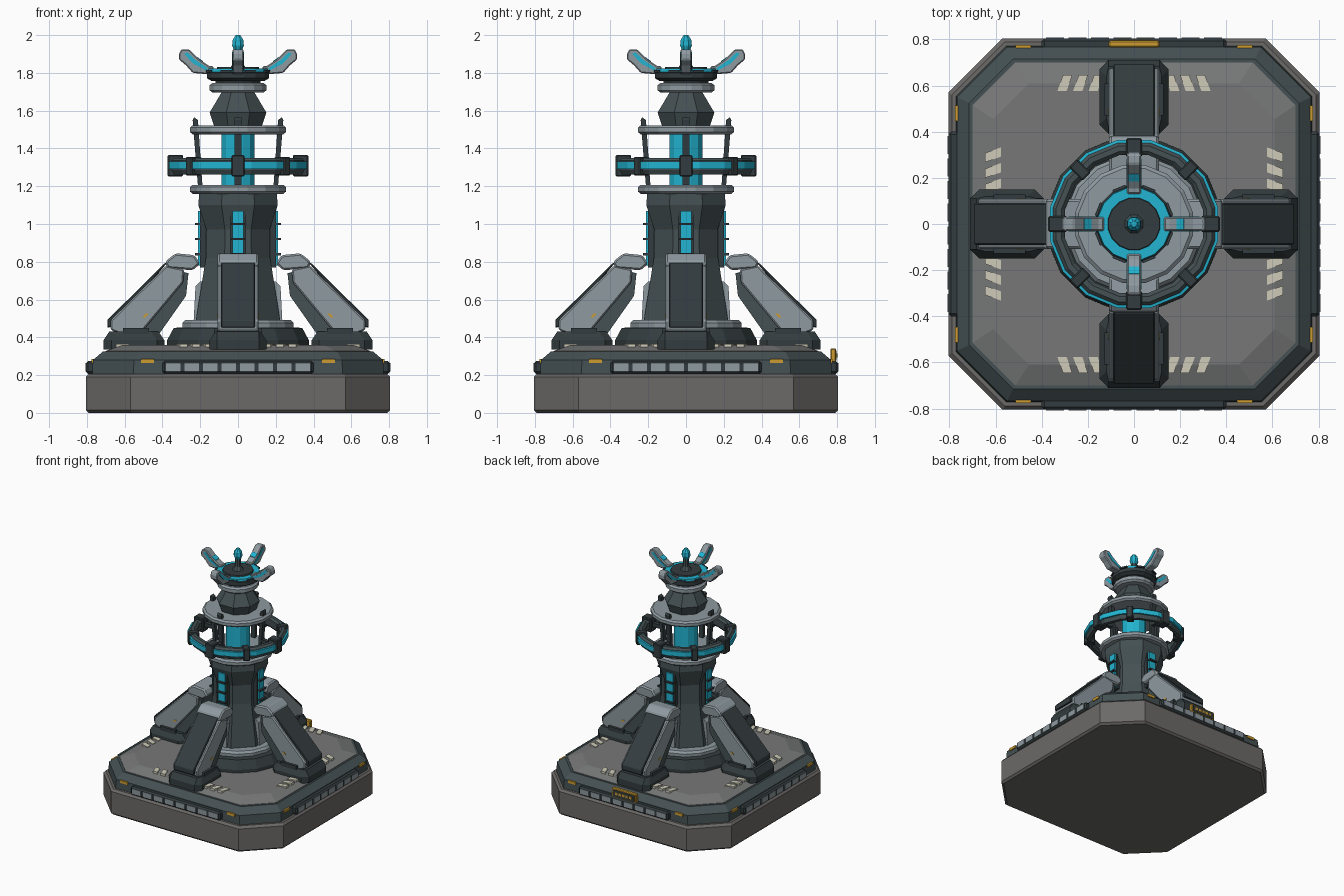
import bpy, bmesh, math
from mathutils import Matrix

cube = bpy.data.objects.get("Cube")
if cube:
    bpy.data.objects.remove(cube, do_unlink=True)


def material(name, r, g, b):
    m = bpy.data.materials.new(name)
    m.use_nodes = True
    m.diffuse_color = (r, g, b, 1)
    bsdf = next(n for n in m.node_tree.nodes if n.type == 'BSDF_PRINCIPLED')
    bsdf.inputs["Base Color"].default_value = (r, g, b, 1)
    bsdf.inputs["Roughness"].default_value = 0.7
    return m


CONCRETE = material("warm concrete", 0.15, 0.143, 0.138)
PAVING = material("pad grey", 0.18, 0.185, 0.183)
SLATE = material("slate metal", 0.058, 0.08, 0.086)
DARK = material("dark metal", 0.034, 0.046, 0.05)
STEEL = material("light steel", 0.27, 0.32, 0.35)
GLOW = material("cyan glow", 0.016, 0.46, 0.64)
AMBER = material("amber", 0.6, 0.33, 0.03)
CREAM = material("cream paint", 0.62, 0.6, 0.48)


def loft(name, loops, mat, closed=False, angle=0, bevel=0):
    """Skin equal-length loops; cap the ends or join them into a torus."""
    bm = bmesh.new()
    rows = [[bm.verts.new(p) for p in loop] for loop in loops]
    n = len(rows[0])
    pairs = list(zip(rows, rows[1:])) + ([(rows[-1], rows[0])] if closed else [])
    for a, b in pairs:
        for i in range(n):
            j = (i + 1) % n
            bm.faces.new((a[i], a[j], b[j], b[i]))
    if not closed:
        bm.faces.new(rows[0])
        bm.faces.new(rows[-1])
    bmesh.ops.recalc_face_normals(bm, faces=bm.faces)
    bm.transform(Matrix.Rotation(math.radians(angle), 4, 'Z'))
    mesh = bpy.data.meshes.new(name)
    bm.to_mesh(mesh)
    bm.free()
    mesh.materials.append(mat)
    ob = bpy.data.objects.new(name, mesh)
    bpy.context.collection.objects.link(ob)
    if bevel:
        mod = ob.modifiers.new("bevel", 'BEVEL')
        mod.width = bevel
        mod.segments = 1
    return ob


def lathe(name, profile, sides, mat, closed=False):
    """Polygonal turned part with a flat side to the front; radii are to the flats."""
    loops = []
    for r, z in profile:
        k = r / math.cos(math.pi / sides)
        turn = [math.tau * (i + 0.5) / sides for i in range(sides)]
        loops.append([(k * math.cos(t), k * math.sin(t), z) for t in turn])
    return loft(name, loops, mat, closed)


def slab(name, levels, mat):
    """Square with cut corners, stacked from (half size, cut start, height)."""
    loops = []
    for h, c, z in levels:
        quarter = [(h, -c), (h, c)]
        pts = []
        for _ in range(4):
            pts += quarter
            quarter = [(-y, x) for x, y in quarter]
        loops.append([(x, y, z) for x, y in pts])
    return loft(name, loops, mat)


def prism(name, profile, half, mat, angle=0, y=0, bevel=0):
    """Side profile of (distance out, height), given a width."""
    loops = [[(r, y + s * half, z) for r, z in profile] for s in (-1, 1)]
    return loft(name, loops, mat, angle=angle, bevel=bevel)


def box(name, r0, r1, half, z0, z1, mat, angle=0, y=0, bevel=0):
    return prism(name, [(r0, z0), (r1, z0), (r1, z1), (r0, z1)], half, mat, angle, y, bevel)


# Base
slab("base_slab", [(0.79, 0.56, 0), (0.805, 0.57, 0.015), (0.805, 0.57, 0.19),
                   (0.79, 0.56, 0.207)], CONCRETE)
slab("base_rim", [(0.772, 0.555, 0.2), (0.768, 0.55, 0.28), (0.715, 0.525, 0.325)], SLATE)
slab("landing_pad", [(0.705, 0.52, 0.3), (0.7, 0.515, 0.328), (0.61, 0.455, 0.36)], PAVING)

# Central tower
lathe("tower_foot", [(0.375, 0.35), (0.375, 0.385), (0.34, 0.45), (0.3, 0.452)], 16, DARK)
lathe("foot_trim", [(0.295, 0.44), (0.295, 0.475), (0.28, 0.492)], 16, STEEL)
lathe("tower_column", [(0.225, 0.48), (0.17, 0.82), (0.168, 0.97), (0.21, 1.1), (0.205, 1.17)], 8, SLATE)
for label, z in (("lower", 1.16), ("upper", 1.475)):
    lathe(label + "_collar", [(0.24, z), (0.255, z + 0.012), (0.255, z + 0.035), (0.24, z + 0.047)], 16, STEEL)
lathe("energy_core", [(0.088, 1.2), (0.088, 1.48)], 12, GLOW)
lathe("upper_cone", [(0.125, 1.515), (0.15, 1.59), (0.085, 1.7)], 8, SLATE)
lathe("neck_disc", [(0.135, 1.695), (0.15, 1.708), (0.15, 1.735), (0.135, 1.747)], 16, STEEL)
lathe("neck", [(0.12, 1.74), (0.12, 1.77)], 16, DARK)
lathe("head_disc", [(0.14, 1.757), (0.165, 1.772), (0.165, 1.8), (0.15, 1.81)], 16, DARK)
lathe("head_glow", [(0.158, 1.8), (0.155, 1.822)], 16, GLOW)
lathe("head_cap", [(0.115, 1.815), (0.11, 1.832)], 16, DARK)
lathe("spire", [(0.04, 1.83), (0.02, 1.86), (0.02, 1.93)], 8, SLATE)
lathe("spire_tip", [(0.022, 1.92), (0.031, 1.945), (0.028, 1.975), (0.012, 2.0)], 8, GLOW)

# Floating ring with clamps
lathe("halo_ring", [(0.3, 1.28), (0.315, 1.262), (0.34, 1.262), (0.352, 1.285), (0.352, 1.335),
                    (0.338, 1.35), (0.315, 1.35), (0.3, 1.335)], 16, SLATE, closed=True)
lathe("halo_glow", [(0.34, 1.29), (0.364, 1.292), (0.364, 1.33), (0.34, 1.334)], 16, GLOW, closed=True)
for i in range(8):
    tall = 0.01 if i % 2 == 0 else 0
    box("halo_clamp", 0.29, 0.372, 0.025 + tall, 1.257 - tall / 2, 1.355 + tall, DARK, 45 * i, bevel=0.006)
    box("head_vent", 0.16, 0.172, 0.03, 1.803, 1.815, DARK, 45 * i + 22.5)

LEG = [(0.38, 0.78), (0.675, 0.49), (0.675, 0.44), (0.62, 0.415), (0.52, 0.415), (0.29, 0.69), (0.285, 0.76)]
INNER_LEG = [(0.36, 0.76), (0.62, 0.46), (0.6, 0.4), (0.43, 0.4), (0.275, 0.62), (0.262, 0.74)]
LEG_PANEL = [(0.37, 0.8), (0.39, 0.79), (0.692, 0.492), (0.692, 0.45), (0.66, 0.46)]
LEG_CAP = [(0.385, 0.79), (0.375, 0.81), (0.33, 0.845), (0.23, 0.835), (0.2, 0.79), (0.24, 0.755), (0.37, 0.765)]
ARM = [(0.13, 1.79), (0.24, 1.8), (0.275, 1.84), (0.312, 1.87), (0.312, 1.9), (0.3, 1.925),
       (0.26, 1.925), (0.21, 1.875), (0.155, 1.838), (0.13, 1.835)]
ARM_GLOW = [(0.16, 1.825), (0.225, 1.868), (0.27, 1.91), (0.285, 1.9), (0.235, 1.848), (0.165, 1.812)]
POST = [(0.188, 1.2), (0.212, 1.2), (0.24, 1.55), (0.232, 1.565), (0.212, 1.55)]

for a in (0, 90, 180, 270):
    # Buttress legs
    foot = [[(0.39 + d, -0.11), (0.43 + d, -0.15 + d), (0.67 - d, -0.15 + d), (0.712 - d, -0.11),
             (0.712 - d, 0.11), (0.67 - d, 0.15 - d), (0.43 + d, 0.15 - d), (0.39 + d, 0.11)]
            for d in (0, 0, 0.03)]
    loft("leg_foot", [[(x, y, z) for x, y in o] for o, z in zip(foot, (0.335, 0.385, 0.43))], DARK, angle=a)
    prism("leg_core", INNER_LEG, 0.09, SLATE, a)
    prism("leg_rail", LEG, 0.108, STEEL, a, bevel=0.008)
    prism("leg_panel", LEG_PANEL, 0.09, DARK, a, bevel=0.005)
    prism("leg_cap", LEG_CAP, 0.108, STEEL, a, bevel=0.01)
    for s in (-1, 1):
        box("foot_bracket", 0.47, 0.61, 0.01, 0.41, 0.45, DARK, a, y=0.118 * s)
        prism("leg_marker", [(0.475, 0.525), (0.49, 0.525), (0.505, 0.505), (0.49, 0.505)],
              0.003, AMBER, a, y=0.108 * s)

    # Column plates and light strips
    prism("column_plate", [(0.15, 0.48), (0.235, 0.48), (0.225, 0.67), (0.2, 0.695), (0.15, 0.695)],
          0.06, STEEL, a)
    box("strip_frame", 0.14, 0.2, 0.042, 0.77, 1.085, DARK, a)
    box("light_strip", 0.19, 0.212, 0.03, 0.78, 1.07, GLOW, a)
    for z in (0.84, 0.92, 1.0):
        box("strip_clamp", 0.19, 0.228, 0.036, z - 0.006, z + 0.006, DARK, a)

    # Cage posts, ring spokes and crown arms
    prism("cage_post", POST, 0.018, DARK, a)
    box("ring_spoke", 0.2, 0.31, 0.016, 1.295, 1.325, DARK, a)
    prism("crown_arm", ARM, 0.03, STEEL, a, bevel=0.006)
    prism("arm_glow", ARM_GLOW, 0.033, GLOW, a)
    prism("arm_inlay", [(0.185, 1.85), (0.185, 1.862), (0.215, 1.884), (0.225, 1.88)], 0.024, GLOW, a)

    # Rim light bar and markers
    box("light_bar", 0.75, 0.805, 0.4, 0.207, 0.275, DARK, a, bevel=0.012)
    for i in range(8):
        box("bar_window", 0.8, 0.808, 0.039, 0.219, 0.263, STEEL, a, y=(i - 3.5) * 0.098)
    for s in (-1, 1):
        box("rim_marker", 0.76, 0.776, 0.034, 0.263, 0.284, AMBER, a, y=0.48 * s)
        # Slanted ground stripes
        for c in (0.165, 0.232, 0.3):
            plan = [(0.577, c - 0.008), (0.577, c + 0.032), (0.645, c + 0.008), (0.645, c - 0.032)]
            loft("ground_stripe", [[(x, y * s, z) for x, y in plan] for z in (0.34, 0.365)], CREAM, angle=a)

# Rear sign plate
box("sign_frame", 0.765, 0.795, 0.11, 0.265, 0.342, AMBER, 90, bevel=0.006)
box("sign_face", 0.79, 0.798, 0.095, 0.278, 0.33, DARK, 90)
for i in range(5):
    box("sign_bar", 0.795, 0.801, 0.011, 0.294, 0.314, AMBER, 90, y=(i - 2) * 0.032)
